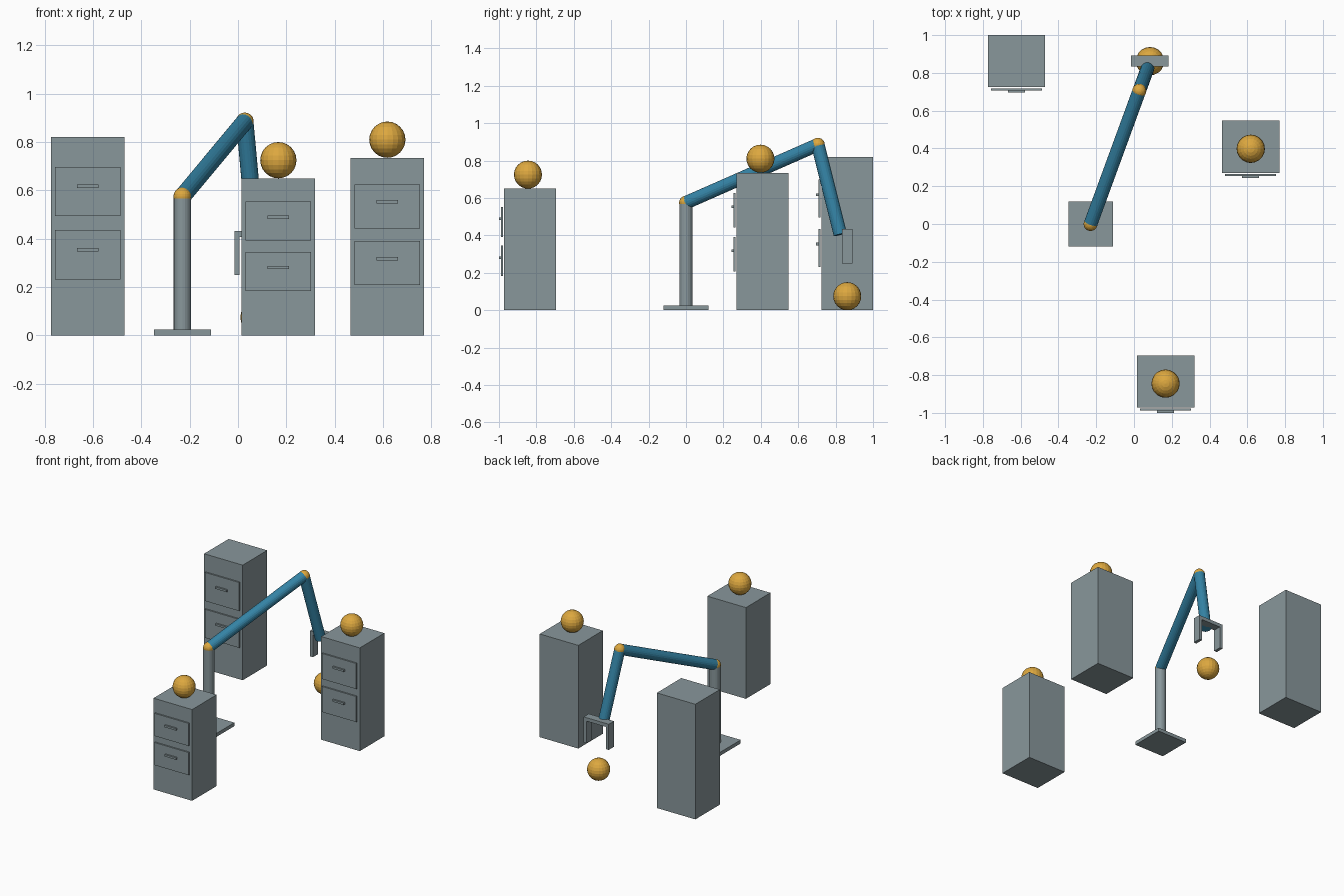
import bpy
from mathutils import Vector

if "Cube" in bpy.data.objects:
    bpy.data.objects.remove(bpy.data.objects["Cube"])


def material(name, rgb):
    m = bpy.data.materials.new(name)
    m.diffuse_color = (*rgb, 1)
    m.use_nodes = True
    m.node_tree.nodes["Principled BSDF"].inputs["Base Color"].default_value = m.diffuse_color
    return m


GREY = material("steel grey", (0.25, 0.31, 0.33))
BLUE = material("arm blue", (0.035, 0.23, 0.38))
GOLD = material("amber", (0.72, 0.39, 0.05))


def finish(name, mat):
    ob = bpy.context.object
    ob.name = name
    ob.data.materials.append(mat)
    return ob


def box(name, lo, hi, mat=GREY):
    lo, hi = Vector(lo), Vector(hi)
    bpy.ops.mesh.primitive_cube_add(size=1, location=(lo + hi) / 2)
    bpy.context.object.scale = hi - lo
    return finish(name, mat)


def ball(name, centre, r):
    bpy.ops.mesh.primitive_uv_sphere_add(segments=20, ring_count=12, radius=r, location=centre)
    return finish(name, GOLD)


def rod(name, a, b, r, mat):
    a, b = Vector(a), Vector(b)
    bpy.ops.mesh.primitive_cylinder_add(vertices=20, radius=r, depth=(b - a).length,
                                        location=(a + b) / 2)
    bpy.context.object.rotation_euler = (b - a).to_track_quat('Z', 'Y').to_euler()
    return finish(name, mat)


# Cabinets: centre x, front y, height; two drawers, each with a handle
def cabinet(label, x, front, h):
    box(label + "_cabinet", (x - 0.152, front, 0), (x + 0.152, front + 0.276, h))
    for level, f in (("lower", 0.407), ("upper", 0.727)):
        z = f * h
        box(f"{label}_{level}_drawer", (x - 0.135, front - 0.016, z - 0.124 * h),
            (x + 0.135, front - 0.006, z + 0.124 * h))
        z += 0.025 * h
        box(f"{label}_{level}_handle", (x - 0.045, front - 0.028, z - 0.007),
            (x + 0.045, front - 0.016, z + 0.007))


cabinet("left", -0.622, 0.724, 0.82)
cabinet("right", 0.618, 0.271, 0.735)
cabinet("front", 0.167, -0.972, 0.65)

# Balls on two cabinets and one on the ground
ball("right_ball", (0.618, 0.398, 0.81), 0.075)
ball("front_ball", (0.167, -0.845, 0.725), 0.075)
ball("ground_ball", (0.085, 0.862, 0.075), 0.075)

# Robot arm
R = 0.036
shoulder = (-0.23, 0, 0.575)
elbow = (0.028, 0.705, 0.885)
wrist = (0.072, 0.825, 0.405)
box("base_plate", (-0.348, -0.119, 0), (-0.112, 0.119, 0.025))
rod("post", (-0.23, 0, 0.025), shoulder, R, GREY)
rod("upper_arm", shoulder, elbow, R, BLUE)
rod("forearm", elbow, wrist, R, BLUE)
ball("shoulder_joint", shoulder, R + 0.001)
ball("elbow_joint", elbow, R + 0.001)

# Gripper: cross bar with two fingers
box("gripper_bar", (-0.015, 0.833, 0.408), (0.183, 0.891, 0.433))
box("left_finger", (-0.015, 0.833, 0.25), (0.007, 0.891, 0.408))
box("right_finger", (0.161, 0.833, 0.25), (0.183, 0.891, 0.408))
